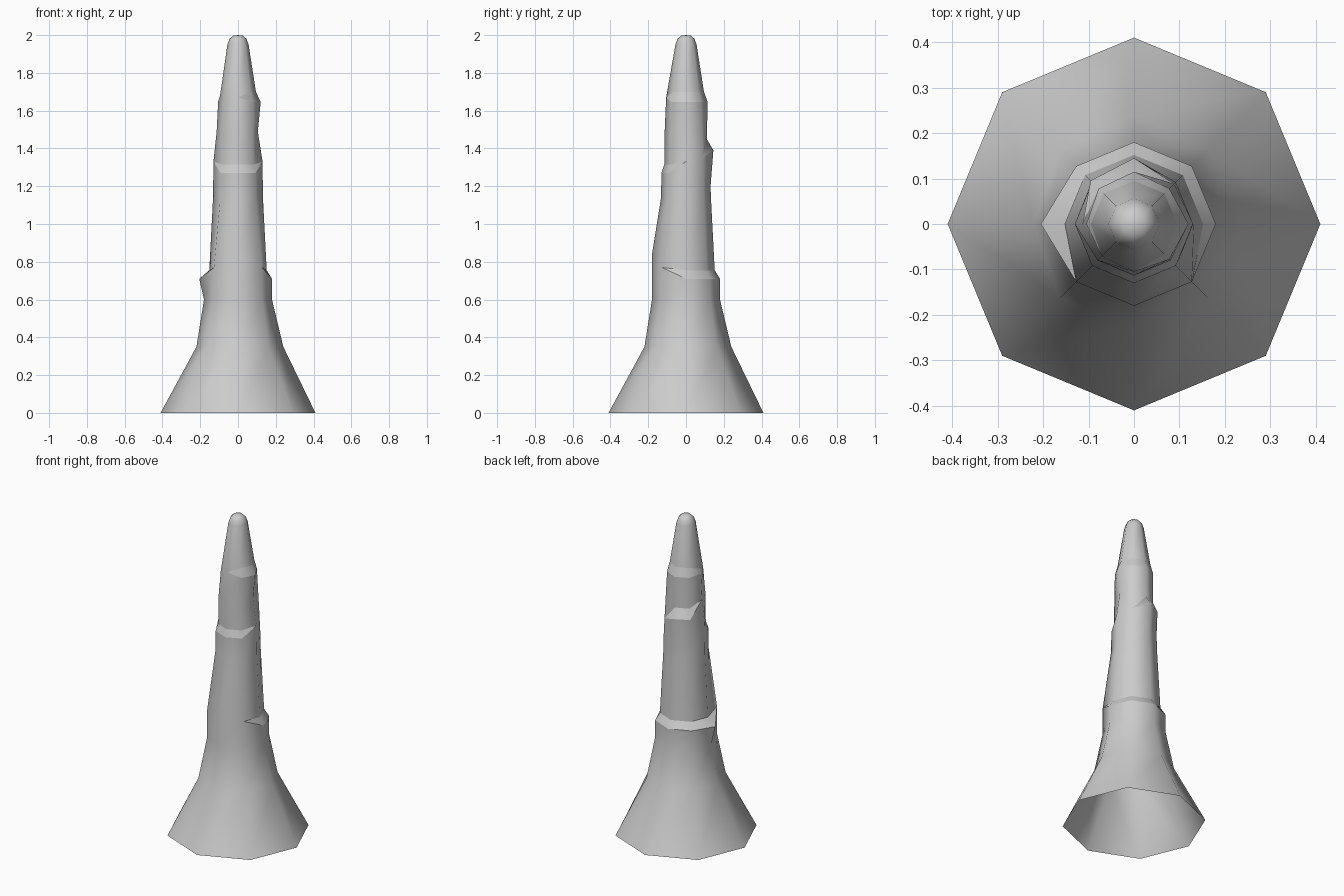
import bpy, bmesh
from math import sin, cos, pi

cube = bpy.data.objects.get("Cube")
if cube:
    bpy.data.objects.remove(cube)

SIDES = 8
bm = bmesh.new()
ledge_faces = set()


def ring(radius, z, changes=None):
    """Octagonal ring; changes maps a corner number to its own (radius, z)."""
    corners = []
    for k in range(SIDES):
        r, h = (changes or {}).get(k, (radius, z))
        a = 2 * pi * k / SIDES
        corners.append(bm.verts.new((r * cos(a), r * sin(a), h)))
    return corners


def raise_ring(lower, radius, z, raised, changes=None):
    """Inner edge of a ledge: only raised corners get a new vertex."""
    new = ring(radius, z, changes)
    for k in range(SIDES):
        if k not in raised:
            bm.verts.remove(new[k])
            new[k] = lower[k]
    return new


def bridge(a, b, ledge=False):
    for k in range(SIDES):
        n = (k + 1) % SIDES
        loop = list(dict.fromkeys((a[k], a[n], b[n], b[k])))
        if len(loop) > 2:
            face = bm.faces.new(loop)
            face.smooth = True
            if ledge:
                ledge_faces.add(face)


# Flared foot, open underneath
foot = ring(0.41, 0)
flare = ring(0.23, 0.35, {0: (0.24, 0.35), 2: (0.24, 0.35), 4: (0.22, 0.35), 6: (0.22, 0.35)})
neck = ring(0.18, 0.6)

# Low ledge around the back
low_out = ring(0.18, 0.71, {4: (0.205, 0.71), 5: (0.18, 0.77), 6: (0.18, 0.84), 7: (0.18, 0.77)})
low_in = raise_ring(low_out, 0.152, 0.755, range(5))
shaft = ring(0.132, 1.14)

# Front ledge
front_out = ring(0.13, 1.27, {0: (0.13, 1.33), 4: (0.13, 1.33),
                              1: (0.13, 1.24), 2: (0.13, 1.2), 3: (0.13, 1.24)})
front_in = raise_ring(front_out, 0.115, 1.315, (5, 6, 7))

# Back ledge
back_out = ring(0.113, 1.49, {0: (0.105, 1.49), 1: (0.125, 1.35),
                              2: (0.145, 1.39), 3: (0.135, 1.39)})
back_in = raise_ring(back_out, 0.11, 1.45, (2, 3))

# High ledge
high_out = ring(0.11, 1.645, {0: (0.12, 1.645), 2: (0.115, 1.645), 4: (0.105, 1.65),
                              5: (0.1, 1.65), 6: (0.105, 1.67)})
high_in = raise_ring(high_out, 0.095, 1.7, (0, 1, 2, 3, 4, 7), {4: (0.095, 1.68)})

# Rounded tip
tip = [ring(0.056, 1.95), ring(0.045, 1.98), ring(0.026, 1.997)]

stack = [foot, flare, neck, low_out, low_in, shaft, front_out, front_in,
         back_out, back_in, high_out, high_in] + tip
inner_edges = (low_in, front_in, back_in, high_in)
for lower, upper in zip(stack, stack[1:]):
    bridge(lower, upper, any(upper is e for e in inner_edges))
apex = bm.verts.new((0, 0, 2))
bridge(tip[-1], [apex] * SIDES)

# Crisp ledge outlines, everything else smooth
for edge in bm.edges:
    if sum(f in ledge_faces for f in edge.link_faces) == 1:
        edge.smooth = False

mesh = bpy.data.meshes.new("stalagmite")
bm.to_mesh(mesh)
bm.free()

# Plain stone colour
stone = bpy.data.materials.new("grey_stone")
stone.use_nodes = True
colour = (0.6, 0.6, 0.6, 1)
stone.diffuse_color = colour
stone.node_tree.nodes["Principled BSDF"].inputs["Base Color"].default_value = colour
mesh.materials.append(stone)

spike = bpy.data.objects.new("stalagmite", mesh)
bpy.context.collection.objects.link(spike)
